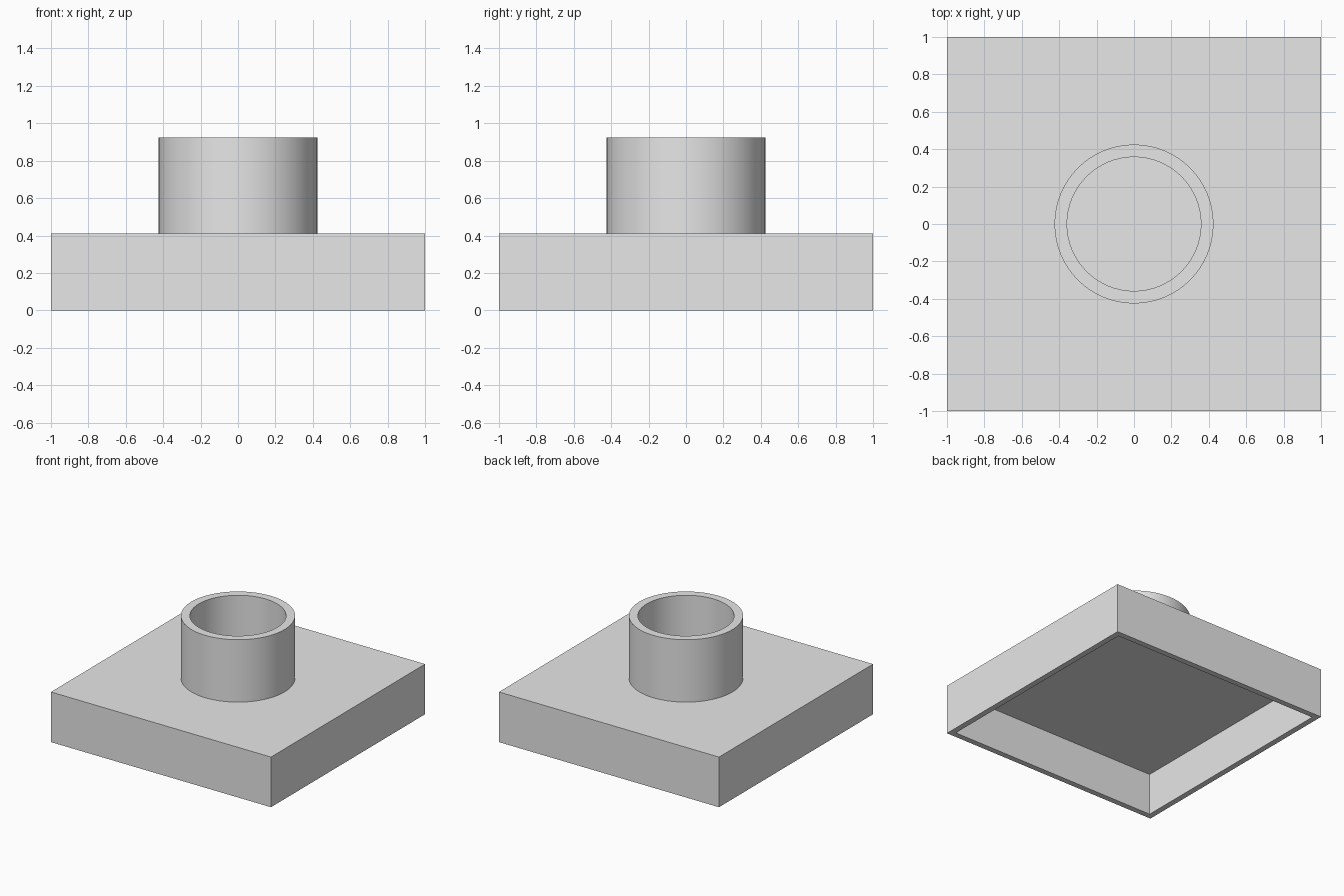
import bpy
import bmesh
import math

cube = bpy.data.objects.get("Cube")
if cube:
    bpy.data.objects.remove(cube, do_unlink=True)

WALL = 0.067       # shared shell thickness
BASE_TOP = 0.412
TUBE_TOP = 0.925
TUBE_RADIUS = 0.425

grey = bpy.data.materials.new("plain_grey")
grey.use_nodes = True
grey.diffuse_color = (0.8, 0.8, 0.8, 1)
grey.node_tree.nodes["Principled BSDF"].inputs["Base Color"].default_value = grey.diffuse_color


def make_object(name, bm):
    bmesh.ops.recalc_face_normals(bm, faces=bm.faces)
    mesh = bpy.data.meshes.new(name)
    bm.to_mesh(mesh)
    bm.free()
    mesh.materials.append(grey)
    obj = bpy.data.objects.new(name, mesh)
    bpy.context.collection.objects.link(obj)
    return obj


# Square base: a block with its underside inset and pushed up into a hollow
bm = bmesh.new()
bmesh.ops.create_cube(bm, size=2)
for v in bm.verts:
    v.co.z = BASE_TOP if v.co.z > 0 else 0
bm.normal_update()
underside = min(bm.faces, key=lambda f: f.calc_center_median().z)
bmesh.ops.inset_region(bm, faces=[underside], thickness=WALL)
hollow = bmesh.ops.extrude_discrete_faces(bm, faces=[underside])["faces"][0]
bmesh.ops.translate(bm, verts=hollow.verts, vec=(0, 0, BASE_TOP - WALL))
make_object("hollow_base", bm)

# Open tube: wall profile revolved about the z axis, standing on the base
bm = bmesh.new()
inner = TUBE_RADIUS - WALL
profile = [(inner, BASE_TOP), (inner, TUBE_TOP),
           (TUBE_RADIUS, TUBE_TOP), (TUBE_RADIUS, BASE_TOP)]
verts = [bm.verts.new((r, 0, z)) for r, z in profile]
edges = [bm.edges.new(pair) for pair in zip(verts, verts[1:])]
bmesh.ops.spin(bm, geom=verts + edges, cent=(0, 0, 0), axis=(0, 0, 1),
               angle=math.tau, steps=64, use_merge=True)
bmesh.ops.remove_doubles(bm, verts=bm.verts, dist=0.0001)
tube = make_object("round_tube", bm)

bpy.ops.object.select_all(action="DESELECT")
tube.select_set(True)
bpy.context.view_layer.objects.active = tube
bpy.ops.object.shade_smooth_by_angle(angle=math.radians(30))
